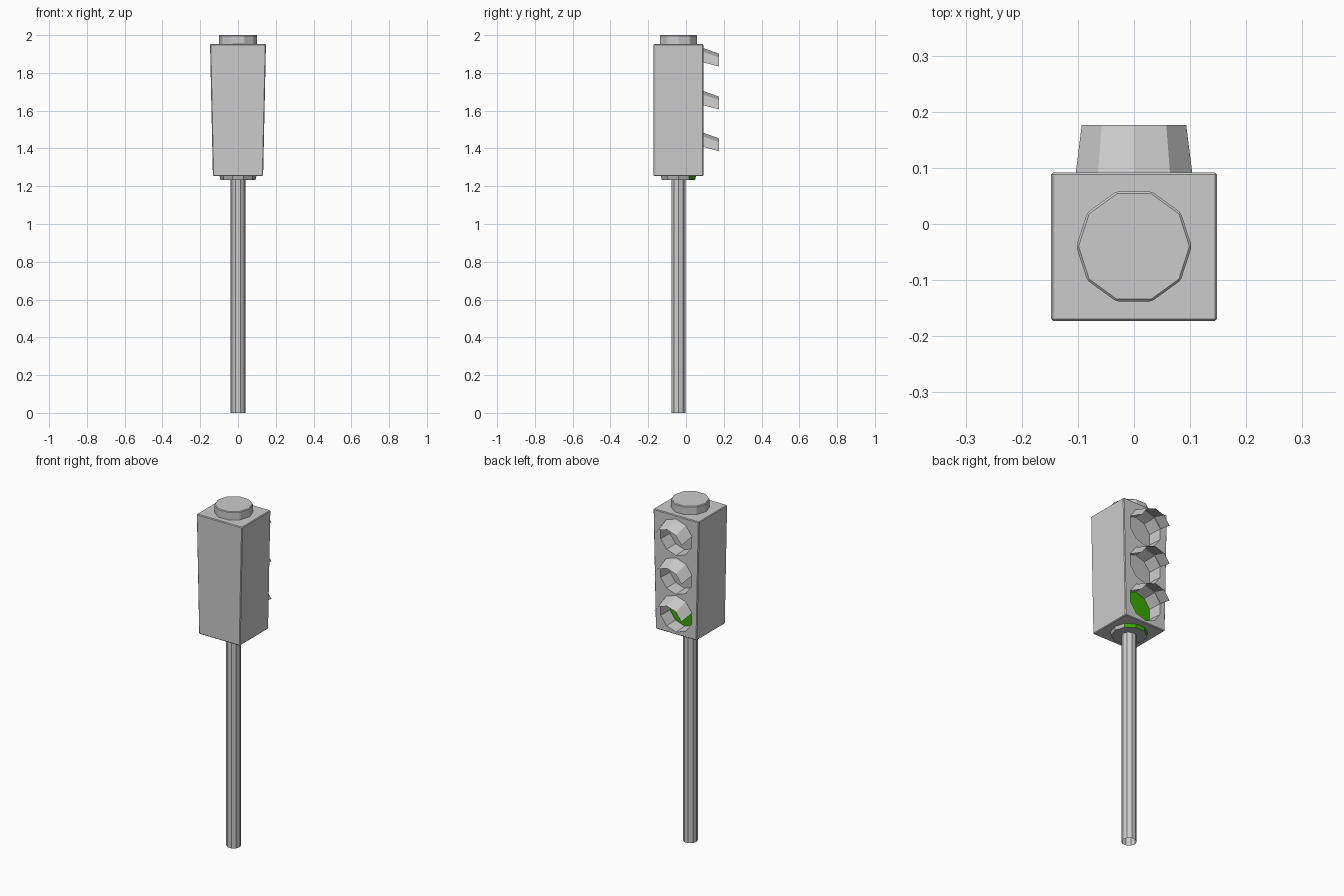
import bpy, bmesh, math

if "Cube" in bpy.data.objects:
    bpy.data.objects.remove(bpy.data.objects["Cube"])

AXIS_Y = -0.04          # pole axis
FACE_Y = 0.092          # face carrying the lamps
N = 10                  # sides of every round part
LAMPS = {"upper": 1.822, "middle": 1.595, "lower": 1.374}

green = bpy.data.materials.new("green_lens")
green.diffuse_color = (0.04, 0.4, 0.0, 1)
green.use_nodes = True
green.node_tree.nodes["Principled BSDF"].inputs["Base Color"].default_value = green.diffuse_color
grey = bpy.data.materials.new("grey_housing")
grey.diffuse_color = (0.5, 0.5, 0.5, 1)
grey.use_nodes = True
grey.node_tree.nodes["Principled BSDF"].inputs["Base Color"].default_value = grey.diffuse_color


def finish(name, bm):
    bmesh.ops.recalc_face_normals(bm, faces=bm.faces)
    mesh = bpy.data.meshes.new(name)
    bm.to_mesh(mesh)
    bm.free()
    ob = bpy.data.objects.new(name, mesh)
    bpy.context.collection.objects.link(ob)
    return ob


def loft(bm, a, b, cap_a=False, cap_b=False, closed=True):
    va, vb = [bm.verts.new(p) for p in a], [bm.verts.new(p) for p in b]
    n = len(va)
    for i in range(n if closed else n - 1):
        j = (i + 1) % n
        bm.faces.new((va[i], va[j], vb[j], vb[i]))
    if cap_a:
        bm.faces.new(va[::-1])
    if cap_b:
        bm.faces.new(vb)


def ring_z(r, z):
    return [(r * math.cos(math.tau * i / N), AXIS_Y + r * math.sin(math.tau * i / N), z) for i in range(N)]


def ring_y(r, y, z, first=0, count=N):
    # decagon facing y with a corner at the top
    return [(r * math.cos(math.radians(18 + 36 * i)), y, z + r * math.sin(math.radians(18 + 36 * i)))
            for i in range(first, first + count)]


def bevel(ob, width):
    m = ob.modifiers.new("edge", "BEVEL")
    m.width, m.segments, m.limit_method = width, 1, "ANGLE"


def rect(hx, z):
    return [(-hx, -0.173, z), (hx, -0.173, z), (hx, FACE_Y, z), (-hx, FACE_Y, z)]


# pole, open at the ends
bm = bmesh.new()
loft(bm, ring_z(0.04, 0), ring_z(0.04, 1.24))
finish("pole", bm)

# collar below the housing, its lamp-side facets are green
bm = bmesh.new()
loft(bm, ring_z(0.093, 1.234), ring_z(0.098, 1.258), True, True)
collar = finish("collar", bm)
collar.data.materials.append(grey)
collar.data.materials.append(green)
for f in collar.data.polygons:
    if f.normal.y > 0.7:
        f.material_index = 1

# top cap
bm = bmesh.new()
loft(bm, ring_z(0.103, 1.945), ring_z(0.103, 2.0), False, True)
bevel(finish("top_cap", bm), 0.004)

# tapered housing
bm = bmesh.new()
loft(bm, rect(0.133, 1.254), rect(0.148, 1.952), True, True)
housing = finish("housing", bm)
bevel(housing, 0.004)

# lamp recesses cut into the housing
bm = bmesh.new()
for z in LAMPS.values():
    loft(bm, ring_y(0.1, 0.012, z), ring_y(0.105, FACE_Y + 0.007, z), True, True)
cutter = finish("recess_cutter", bm)
cutter.hide_render = True
cutter.display_type = "WIRE"
cut = housing.modifiers.new("recesses", "BOOLEAN")
cut.object, cut.operation, cut.solver = cutter, "DIFFERENCE", "EXACT"

for name, z in LAMPS.items():
    # lens on the recess floor
    bm = bmesh.new()
    loft(bm, ring_y(0.099, 0.010, z), ring_y(0.099, 0.014, z), False, True)
    lens = finish(name + "_lens", bm)
    lens.data.materials.append(green if name == "lower" else grey)

    # sloping four-panel visor
    bm = bmesh.new()
    loft(bm, ring_y(0.109, FACE_Y, z, 0, 5), ring_y(0.098, 0.176, z - 0.019, 0, 5), closed=False)
    finish(name + "_visor", bm)

# the cutter is only a helper: apply the cut, then remove it
dg = bpy.context.evaluated_depsgraph_get()
baked = bpy.data.meshes.new_from_object(housing.evaluated_get(dg))
housing.modifiers.clear()
housing.data = baked
bpy.data.objects.remove(cutter)
